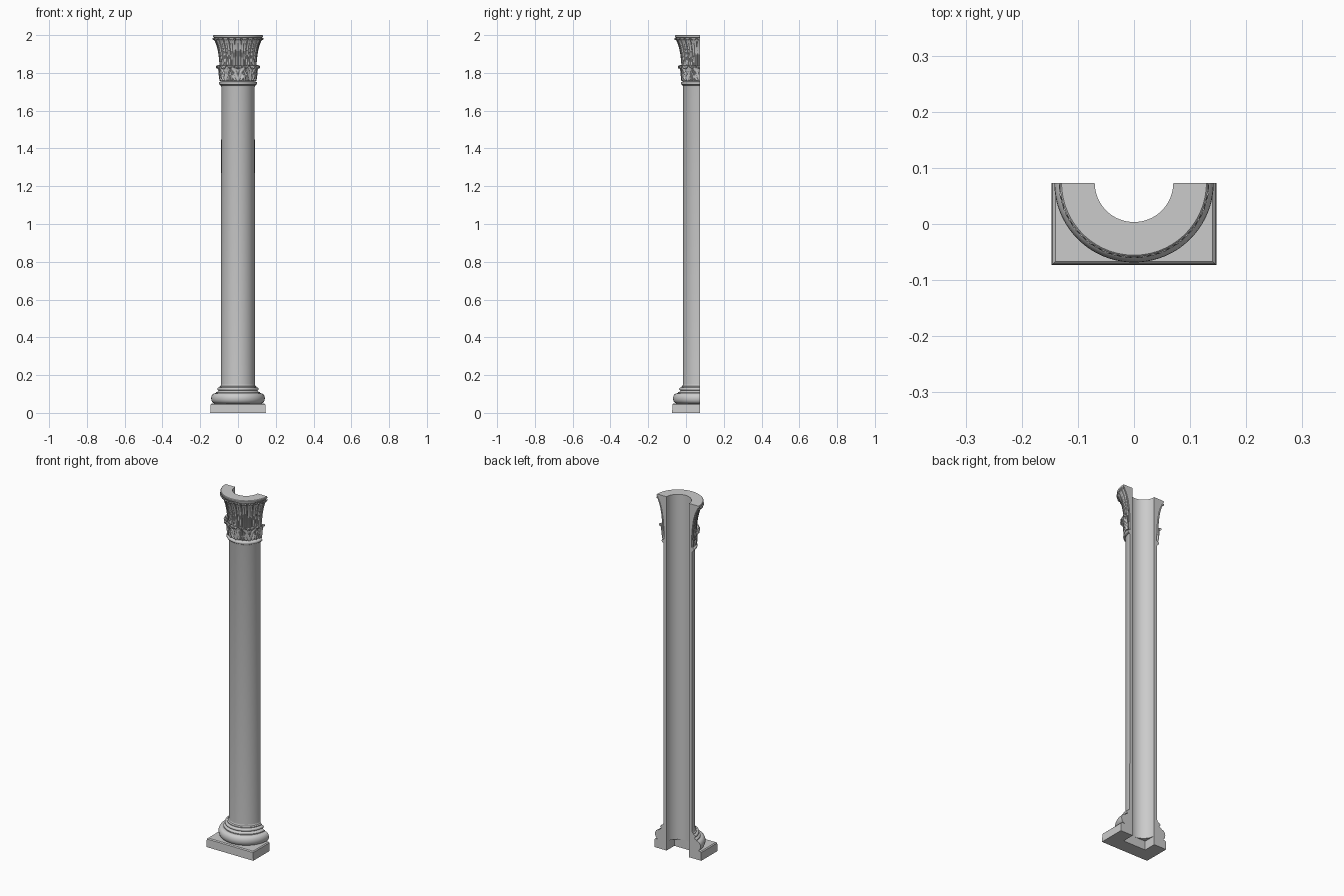
import bpy, bmesh, math
from mathutils import Vector

if "Cube" in bpy.data.objects:
    bpy.data.objects.remove(bpy.data.objects["Cube"])

H = 0.147          # half width of plinth
YC = H / 2         # column axis lies on the flat back plane
BORE = 0.07        # hollow radius


def polar(r, a, z):
    return (r * math.cos(a), YC - r * math.sin(a), z)


def finish(bm, name, angle=35):
    bmesh.ops.recalc_face_normals(bm, faces=bm.faces)
    me = bpy.data.meshes.new(name)
    bm.to_mesh(me)
    bm.free()
    ob = bpy.data.objects.new(name, me)
    bpy.context.collection.objects.link(ob)
    bpy.ops.object.select_all(action='DESELECT')
    ob.select_set(True)
    bpy.context.view_layer.objects.active = ob
    bpy.ops.object.shade_smooth_by_angle(angle=math.radians(angle))
    return ob


def half_lathe(name, outer, seg=64):
    """Sweep a closed profile (outer points plus bore) through 180 degrees."""
    prof = outer + [(BORE, outer[-1][1]), (BORE, outer[0][1])]
    bm = bmesh.new()
    rings = [[bm.verts.new(polar(r, math.pi * i / seg, z)) for r, z in prof]
             for i in range(seg + 1)]
    n = len(prof)
    for a, b in zip(rings, rings[1:]):
        for j in range(n):
            k = (j + 1) % n
            bm.faces.new((a[j], a[k], b[k], b[j]))
    bm.faces.new(rings[0])
    bm.faces.new(rings[-1][::-1])
    return finish(bm, name)


def bulge(r, z0, z1, depth, n=10):
    """Half-ellipse moulding between two heights."""
    zm, h = (z0 + z1) / 2, (z1 - z0) / 2
    return [(r + depth * math.sin(math.pi * i / n), zm - h * math.cos(math.pi * i / n))
            for i in range(n + 1)]


def along(path, t):
    """Smooth (Catmull-Rom) point on a list of (r, z)."""
    s = min(t, 0.99999) * (len(path) - 1)
    i = int(s)
    f = s - i
    p = [path[max(0, min(len(path) - 1, i + k))] for k in (-1, 0, 1, 2)]
    return tuple(0.5 * (2 * b + (c - a) * f + (2 * a - 5 * b + 4 * c - d) * f * f
                        + (3 * b - a - 3 * c + d) * f ** 3) for a, b, c, d in zip(*p))


def leaf_ring(name, angles, path, width, relief, nu, nv, thick):
    """Leaves following a path, trimmed at the back plane."""
    bm = bmesh.new()
    for ang in angles:
        grid = []
        for j in range(nv + 1):
            v = j / nv
            r, z = along(path, v)
            row = []
            for i in range(nu + 1):
                u = 2 * i / nu - 1
                dr, dz = relief(u, v)
                row.append(bm.verts.new(polar(r + dr, ang + u * width(v) / r, z + dz)))
            grid.append(row)
        for a, b in zip(grid, grid[1:]):
            for i in range(nu):
                bm.faces.new((a[i], a[i + 1], b[i + 1], b[i]))
    bmesh.ops.recalc_face_normals(bm, faces=bm.faces)
    bmesh.ops.solidify(bm, geom=bm.faces[:], thickness=thick)
    cut = bmesh.ops.bisect_plane(bm, geom=bm.verts[:] + bm.edges[:] + bm.faces[:],
                                 plane_co=Vector((0, YC, 0)), plane_no=Vector((0, 1, 0)),
                                 clear_outer=True)
    edges = [e for e in cut['geom_cut'] if isinstance(e, bmesh.types.BMEdge)]
    if edges:
        bmesh.ops.holes_fill(bm, edges=edges, sides=0)
    return finish(bm, name, 50)


# Plinth: half square with a rectangular notch at the back
bm = bmesh.new()
levels = []
for h, z in ((H, 0), (H - 0.002, 0.045), (H - 0.007, 0.05)):
    pts = [(-h, YC), (-h, YC - h), (h, YC - h), (h, YC),
           (BORE, YC), (BORE, YC - BORE), (-BORE, YC - BORE), (-BORE, YC)]
    levels.append([bm.verts.new((x, y, z)) for x, y in pts])
for a, b in zip(levels, levels[1:]):
    for i in range(8):
        k = (i + 1) % 8
        bm.faces.new((a[i], a[k], b[k], b[i]))
bm.faces.new(levels[0][::-1])
bm.faces.new(levels[-1])
finish(bm, "plinth", 20)

# Base mouldings: large torus, scotia, small torus
half_lathe("base_mouldings",
           bulge(0.122, 0.05, 0.104, 0.02)
           + [(0.116, 0.104), (0.116, 0.109), (0.108, 0.112), (0.104, 0.117)]
           + bulge(0.101, 0.118, 0.135, 0.009, 8)
           + [(0.098, 0.135), (0.098, 0.139), (0.092, 0.143), (0.0895, 0.15)])

# Shaft
half_lathe("shaft", [(0.0895, 0.15), (0.0885, 1.725), (0.091, 1.733)])

# Neck ring
half_lathe("neck_ring", [(0.091, 1.733), (0.095, 1.735)]
           + bulge(0.095, 1.737, 1.753, 0.006, 8) + [(0.088, 1.756)])

# Capital bell with top rim
half_lathe("capital_bell", [(0.086, 1.756), (0.087, 1.82), (0.091, 1.87), (0.099, 1.92),
                            (0.110, 1.955), (0.120, 1.975), (0.124, 1.985),
                            (0.130, 1.987), (0.132, 1.992), (0.132, 1.997), (0.129, 2.0)])

# Tall slender leaves covering the bell
N = 24
tall_path = [(0.089, 1.80), (0.091, 1.85), (0.097, 1.90), (0.106, 1.94),
             (0.117, 1.968), (0.126, 1.982), (0.132, 1.984), (0.132, 1.977)]


def tall_width(v):
    r = along(tall_path, v)[0]
    w = 0.93 * math.pi / N * r
    return w * (1 if v < 0.8 else math.sqrt(max(0.08, 1 - ((v - 0.8) / 0.2) ** 2)))


def tall_relief(u, v):
    rib = 0.004 * math.exp(-(u / 0.22) ** 2) * (1 - 0.6 * v)
    return rib + 0.0035 * u * u * (1 - 0.5 * v), -0.002 * u * u * v


leaf_ring("tall_leaves", [2 * math.pi * i / N for i in range(N // 2 + 1)],
          tall_path, tall_width, tall_relief, 10, 22, 0.003)

# Lower acanthus leaves with lobed edges and curled tips
low_path = [(0.091, 1.757), (0.094, 1.785), (0.097, 1.812), (0.102, 1.832),
            (0.108, 1.839), (0.1125, 1.834), (0.111, 1.825), (0.107, 1.823)]


def lobes(v):
    return abs(math.sin(math.pi * 4 * v + 0.5))


def low_width(v):
    body = 0.022 + 0.014 * math.sin(math.pi * min(1, v * 1.3))
    taper = 1 if v < 0.6 else 1 - 0.6 * ((v - 0.6) / 0.4) ** 1.5
    return body * taper * (0.72 + 0.28 * lobes(v))


def low_relief(u, v):
    rib = 0.004 * math.exp(-(u / 0.15) ** 2)
    veins = 0.0022 * math.cos(abs(u) * 9 - v * 22) * min(1, abs(u) * 3)
    return rib + veins + 0.004 * u * u * lobes(v), 0.004 * abs(u) * (1 - v)


leaf_ring("acanthus_leaves", [math.pi * i / 4 for i in range(5)],
          low_path, low_width, low_relief, 18, 36, 0.003)

# Smaller leaves filling the gaps behind
gap_path = [(r - 0.002, z + 0.001) for r, z in low_path]
leaf_ring("gap_leaves", [math.pi * (i + 0.5) / 4 for i in range(4)],
          gap_path, lambda v: 0.55 * low_width(v), low_relief, 14, 30, 0.003)
